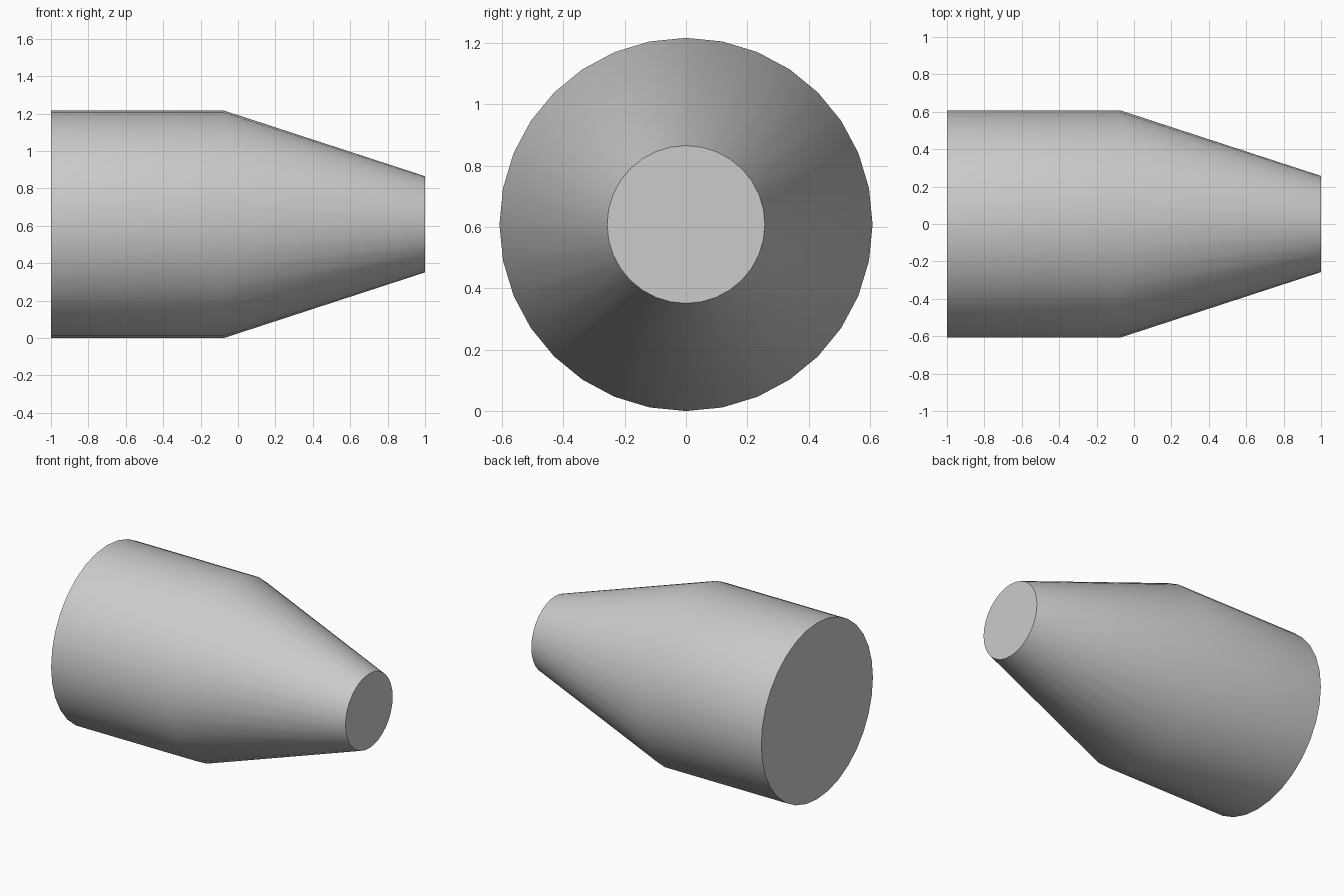
import bpy, bmesh
from math import cos, sin, tau, radians

if "Cube" in bpy.data.objects:
    bpy.data.objects.remove(bpy.data.objects["Cube"])

SIDES = 32
R = 0.608
PROFILE = [(-1.0, R), (-0.075, R), (1.0, 0.257)]  # (x, radius)

# Tapered body: solid of revolution about the x axis, capped at both ends
bm = bmesh.new()
rings = [[bm.verts.new((x, r * cos(tau * i / SIDES), R + r * sin(tau * i / SIDES)))
          for i in range(SIDES)] for x, r in PROFILE]
for a, b in zip(rings, rings[1:]):
    for i in range(SIDES):
        j = (i + 1) % SIDES
        bm.faces.new((a[i], a[j], b[j], b[i]))
bm.faces.new(rings[0])
bm.faces.new(rings[-1])
bmesh.ops.recalc_face_normals(bm, faces=bm.faces)

mesh = bpy.data.meshes.new("tapered_body")
bm.to_mesh(mesh)
bm.free()
body = bpy.data.objects.new("tapered_body", mesh)
bpy.context.collection.objects.link(body)

# Smooth sides, crisp end caps
bpy.context.view_layer.objects.active = body
body.select_set(True)
bpy.ops.object.shade_smooth_by_angle(angle=radians(30))
